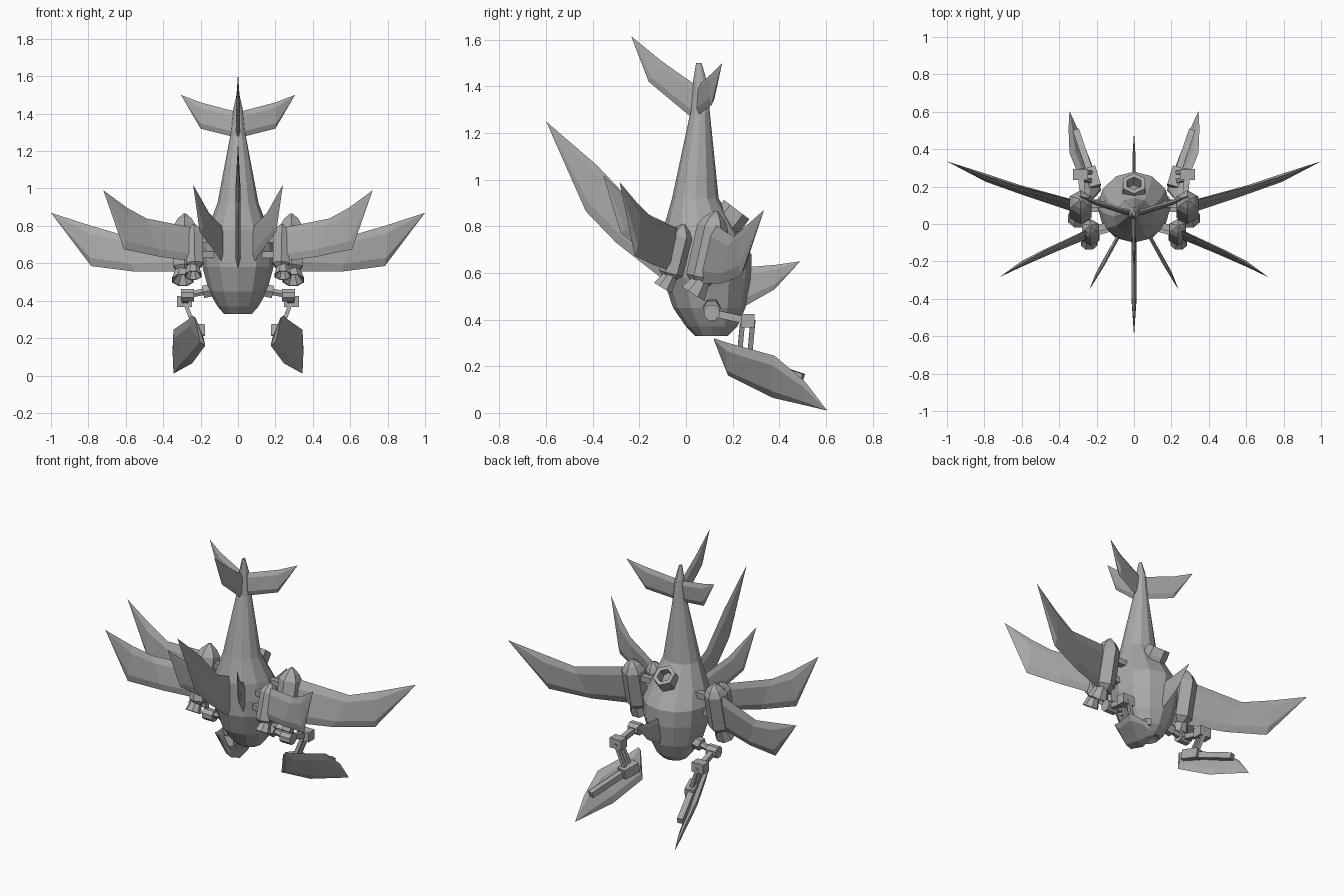
import bpy, bmesh, math
from mathutils import Vector as V

if "Cube" in bpy.data.objects:
    bpy.data.objects.remove(bpy.data.objects["Cube"], do_unlink=True)

grey = bpy.data.materials.new("plain_grey")
grey.use_nodes = True
grey.diffuse_color = (0.4, 0.4, 0.4, 1)
grey.node_tree.nodes["Principled BSDF"].inputs["Base Color"].default_value = (0.4, 0.4, 0.4, 1)


def loft(name, rings, mirror=False):
    """Skin a list of equal-length point rings, capping both ends."""
    bm = bmesh.new()
    rows = [[bm.verts.new(p) for p in ring] for ring in rings]
    n = len(rows[0])
    for a, b in zip(rows, rows[1:]):
        for i in range(n):
            j = (i + 1) % n
            bm.faces.new((a[i], a[j], b[j], b[i]))
    bm.faces.new(rows[0])
    bm.faces.new(rows[-1])
    bmesh.ops.remove_doubles(bm, verts=bm.verts, dist=0.0005)
    bmesh.ops.recalc_face_normals(bm, faces=bm.faces)
    mesh = bpy.data.meshes.new(name)
    bm.to_mesh(mesh)
    bm.free()
    mesh.materials.append(grey)
    ob = bpy.data.objects.new(name, mesh)
    bpy.context.collection.objects.link(ob)
    if mirror:
        ob.modifiers.new("Mirror", 'MIRROR').use_mirror_merge = False
    return ob


def turned(name, start, end, profile, sides=6, mirror=True):
    """Sweep (position, radius) pairs along the line from start to end."""
    start, end = V(start), V(end)
    axis = (end - start).normalized()
    side = axis.cross(V((0, 1, 0)) if abs(axis.y) < 0.9 else V((0, 0, 1))).normalized()
    up = axis.cross(side)
    rings = []
    for t, r in profile:
        c = start.lerp(end, t)
        angles = [2 * math.pi * (i + 0.5) / sides for i in range(sides)]
        rings.append([c + r * (math.cos(a) * side + math.sin(a) * up) for a in angles])
    return loft(name, rings, mirror)


def rod(name, start, end, r, sides=4):
    return turned(name, start, end, [(0, r), (1, r)], sides)


def blade(name, stations, thick, mirror=True):
    """Thin bevelled fin through (upper edge, lower edge) stations, root to tip."""
    st = [(V(u), V(l)) for u, l in stations]
    mids = [(u + l) / 2 for u, l in st]
    rings = []
    for i, (u, l) in enumerate(st):
        span = mids[min(i + 1, len(st) - 1)] - mids[max(i - 1, 0)]
        chord = (u - l) if (u - l).length > 0.01 else st[i - 1][0] - st[i - 1][1]
        size = thick * min(1, (u - l).length / 0.15)
        nrm = span.cross(chord).normalized() * size / 2
        a, b = u.lerp(l, 0.2), u.lerp(l, 0.8)
        rings.append([u, a + nrm, b + nrm, l, b - nrm, a - nrm])
    return loft(name, rings, mirror)


# Body: faceted hull rising into a long tapering tail (z, centre y, rx, ry)
hull = [(0.345, 0.11, 0.04, 0.04), (0.33, 0.11, 0.075, 0.07), (0.37, 0.11, 0.11, 0.11),
        (0.45, 0.1, 0.155, 0.155), (0.58, 0.09, 0.19, 0.19), (0.68, 0.09, 0.195, 0.19),
        (0.78, 0.06, 0.165, 0.16), (0.92, 0.04, 0.11, 0.1), (1.28, 0.06, 0.042, 0.043),
        (1.42, 0.06, 0.026, 0.03), (1.5, 0.055, 0.008, 0.012)]
loft("body", [[V((rx * math.cos(i * math.pi / 6), y + ry * math.sin(i * math.pi / 6), z))
               for i in range(12)] for z, y, rx, ry in hull])

# Hollow funnel on the back
turned("back_funnel", (0, 0.14, 0.77), (0, 0.217, 0.872),
       [(0, 0.055), (0.6, 0.07), (1, 0.068), (1, 0.043), (0.3, 0.035)], 6, False)

# Wings, curving away from the pods
tip = (1.0, 0.335, 0.87)
blade("rear_wings", [((0.3, 0.12, 0.81), (0.3, 0.06, 0.555)),
                     ((0.63, 0.205, 0.755), (0.55, 0.15, 0.555)),
                     ((0.8, 0.26, 0.805), (0.785, 0.235, 0.585)), (tip, tip)], 0.03)
tip = (0.72, -0.285, 0.99)
blade("front_wings", [((0.24, -0.03, 0.79), (0.24, -0.07, 0.61)),
                      ((0.49, -0.15, 0.84), (0.42, -0.14, 0.635)),
                      ((0.59, -0.205, 0.895), (0.61, -0.22, 0.675)), (tip, tip)], 0.025)

# Belly fins: one tall central fin and a small pair beside it
tip = (0, -0.6, 1.25)
blade("front_fin", [((0, -0.03, 0.79), (0, -0.07, 0.55)), ((0, -0.2, 0.87), (0, -0.3, 0.73)),
                    ((0, -0.38, 1.06), (0, -0.43, 0.865)), (tip, tip)], 0.025, False)
tip = (0.24, -0.355, 1.02)
blade("small_front_fins", [((0.07, -0.04, 0.78), (0.08, -0.06, 0.6)),
                           ((0.155, -0.2, 0.87), (0.205, -0.28, 0.77)), (tip, tip)], 0.02)

# Short fin on the back of the hull
tip = (0, 0.49, 0.65)
blade("back_fin", [((0, 0.2, 0.62), (0, 0.24, 0.45)),
                   ((0, 0.385, 0.635), (0, 0.38, 0.53)), (tip, tip)], 0.02, False)

# Tail fins
tip = (0, -0.235, 1.615)
blade("tail_fin", [((0, 0.05, 1.4), (0, 0.02, 1.27)),
                   ((0, -0.1, 1.505), (0, -0.16, 1.42)), (tip, tip)], 0.025, False)
tip = (0.305, 0.155, 1.5)
blade("side_tail_fins", [((0.01, 0.06, 1.41), (0.02, 0.05, 1.275)),
                         ((0.2, 0.115, 1.46), (0.2, 0.11, 1.32)), (tip, tip)], 0.025)

# Pods with flared nozzles and brackets to the hull
POD = [(0, 0.55), (0.1, 1), (0.78, 1), (0.9, 0.65), (1, 0.12)]
NOZZLE = [(0, 0.5), (1, 1), (1, 0.9), (0.3, 0.1)]
for name, low, high, r in (("rear", V((0.285, 0.06, 0.55)), V((0.285, 0.13, 0.865)), 0.068),
                           ("front", V((0.23, -0.07, 0.575)), V((0.235, -0.01, 0.81)), 0.052)):
    turned(name + "_pods", low, high, [(t, k * r) for t, k in POD])
    turned(name + "_nozzles", low + V((0.01, 0.02, 0.04)), low + V((0.01, -0.03, -0.04)),
           [(t, k * r * 0.92) for t, k in NOZZLE], 8)
    for t in (0.3, 0.65):
        p = low.lerp(high, t)
        rod(name + "_brackets", (0.12, p.y * 0.8 + 0.02, p.z), p, 0.025)

# Legs: hip, elbow, knee, paired shins
hip, elbow = V((0.12, 0.11, 0.46)), V((0.27, 0.11, 0.43))
knee, ankle = V((0.285, 0.265, 0.395)), V((0.225, 0.25, 0.235))
rod("hip_sockets", hip, hip.lerp(elbow, 0.45), 0.038, 6)
rod("upper_legs", hip, elbow, 0.02, 6)
rod("elbow_joints", elbow - V((0.035, 0, 0)), elbow + V((0.035, 0, 0)), 0.036, 8)
rod("fore_legs", elbow, knee, 0.022)
rod("knee_blocks", knee - V((0.04, 0, 0)), knee + V((0.04, 0, 0)), 0.042)
for dy in (-0.022, 0.022):
    rod("shins", knee + V((0, dy, 0)), ankle + V((0, dy, 0)), 0.015)
rod("ankle_blocks", ankle + V((-0.02, -0.05, 0.01)), ankle + V((0.01, 0.05, -0.01)), 0.042)
rod("foot_beams", ankle, (0.31, 0.5, 0.15), 0.025)

# Feet: broad slanted blades
tip = (0.345, 0.605, 0.01)
blade("feet", [((0.245, 0.12, 0.32), (0.225, 0.125, 0.305)),
               ((0.265, 0.18, 0.3), (0.175, 0.18, 0.16)),
               ((0.345, 0.38, 0.245), (0.245, 0.37, 0.065)),
               ((0.35, 0.51, 0.135), (0.3, 0.5, 0.035)), (tip, tip)], 0.03)
